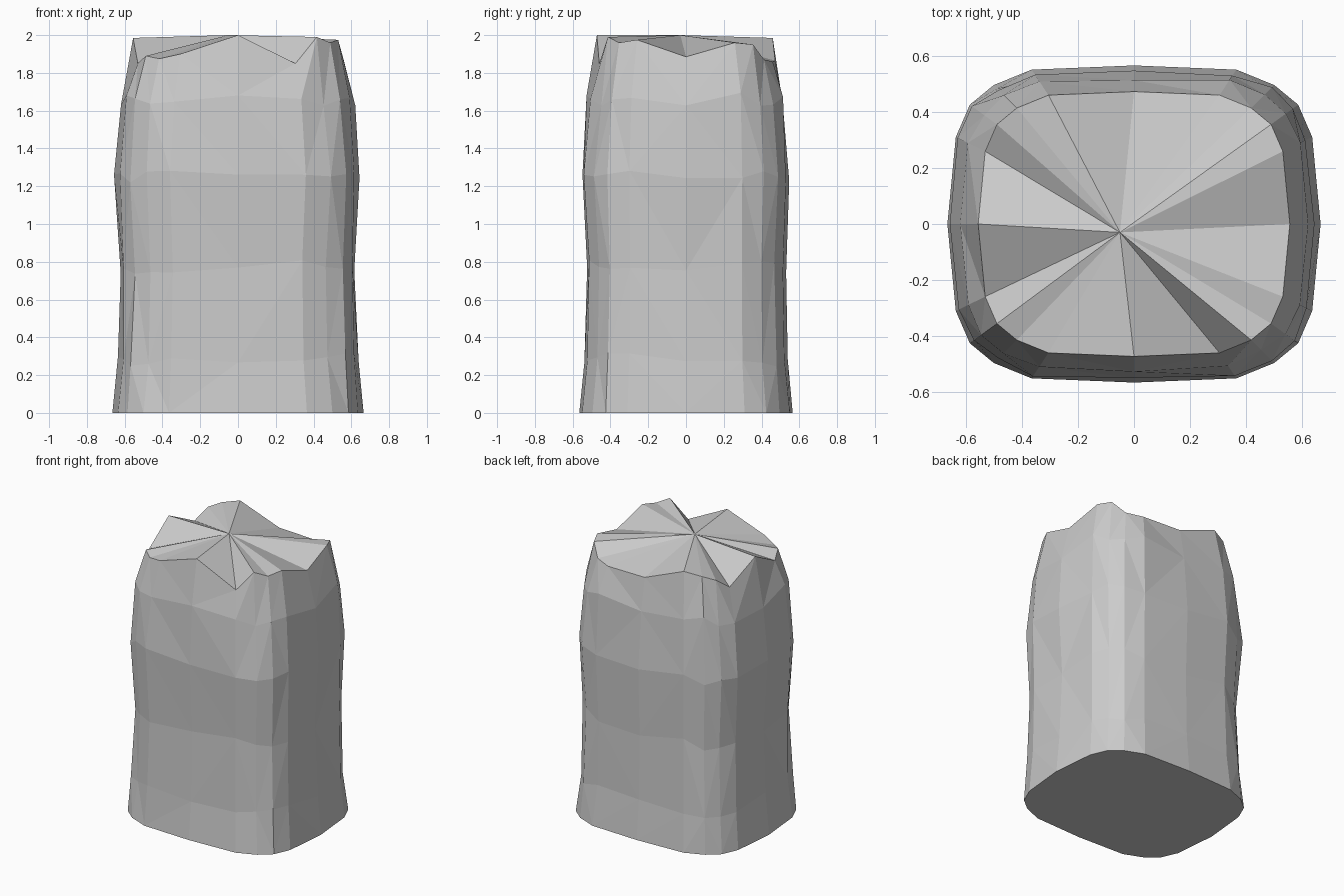
import bpy, bmesh, random

cube = bpy.data.objects.get("Cube")
if cube:
    bpy.data.objects.remove(cube, do_unlink=True)

random.seed(4)

# One stone colour
stone = bpy.data.materials.new("stone grey")
stone.use_nodes = True
GREY = (0.6, 0.6, 0.6, 1)
stone.diffuse_color = GREY
stone.node_tree.nodes["Principled BSDF"].inputs["Base Color"].default_value = GREY

# Rounded-square cross-section: one quarter, turned into a full loop
QUARTER = [(0.665, 0), (0.635, 0.31), (0.585, 0.425), (0.5, 0.495), (0.365, 0.55)]
END = (0, 0.565)
q1 = QUARTER
q2 = [(-x, y) for x, y in [END] + QUARTER[:0:-1]]
section = q1 + q2
section += [(-x, -y) for x, y in section]

# Height and width of each ring, pinched at the waist and shoulders
RINGS = [(0, 1), (0.28, 0.96), (0.77, 0.94), (1.25, 0.975), (1.66, 0.92)]
# Broken rim heights, counter-clockwise from +x
RIM = [1.885, 1.96, 1.95, 1.87, 1.86, 1.865, 1.985, 1.96, 1.93, 1.855,
       1.985, 1.85, 1.89, 1.875, 1.9, 2.0, 1.85, 1.99, 1.96, 1.975]


def add_ring(bm, heights, scale, wobble):
    ring = []
    for (x, y), z in zip(section, heights):
        s = scale + random.uniform(-wobble, wobble)
        dz = random.uniform(-wobble, wobble) * 2.5
        ring.append(bm.verts.new((x * s, y * s, z + dz)))
    return ring


# Column body
bm = bmesh.new()
n = len(section)
rings = [add_ring(bm, [z] * n, s, 0.015 if z else 0) for z, s in RINGS]
rings.append(add_ring(bm, RIM, 0.835, 0))
for low, high in zip(rings, rings[1:]):
    for i in range(n):
        j = (i + 1) % n
        a, b, c, d = low[i], low[j], high[j], high[i]
        if random.random() < 0.5:
            tris = (a, b, c), (a, c, d)
        else:
            tris = (a, b, d), (b, c, d)
        for tri in tris:
            bm.faces.new(tri)

# Flat base and fanned broken top
bm.faces.new(rings[0][::-1])
peak = bm.verts.new((-0.05, -0.03, 2))
for i in range(n):
    bm.faces.new((rings[-1][i], rings[-1][(i + 1) % n], peak))

mesh = bpy.data.meshes.new("stone_column")
bm.to_mesh(mesh)
bm.free()
mesh.materials.append(stone)
column = bpy.data.objects.new("stone_column", mesh)
bpy.context.collection.objects.link(column)
